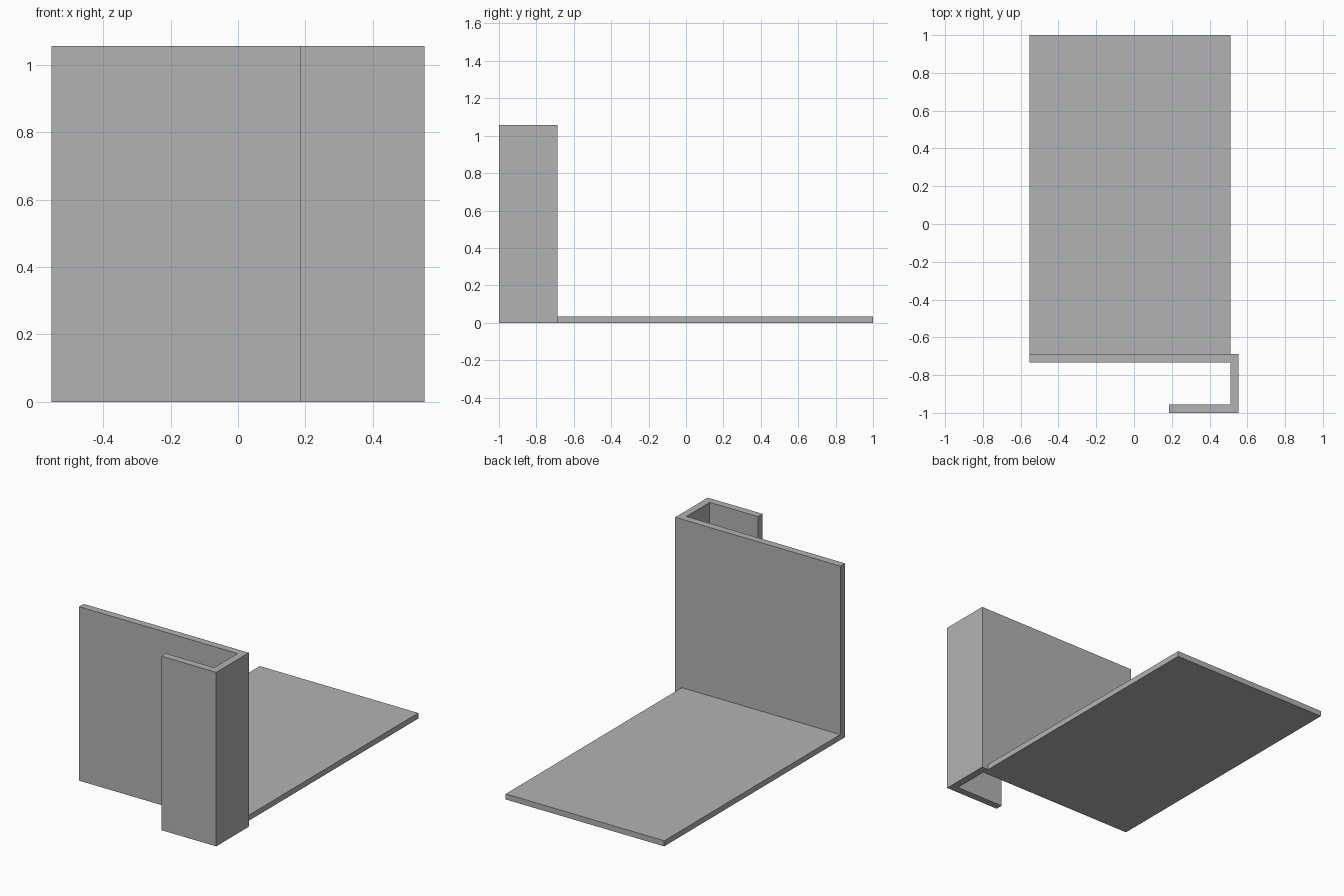
import bpy
import bmesh

cube = bpy.data.objects.get("Cube")
if cube:
    bpy.data.objects.remove(cube, do_unlink=True)

# Single grey material
grey = bpy.data.materials.new("plain grey")
grey.use_nodes = True
colour = (0.45, 0.45, 0.45, 1.0)
grey.diffuse_color = colour
grey.node_tree.nodes["Principled BSDF"].inputs["Base Color"].default_value = colour


def extrude_profile(name, outline, height):
    """Raise a flat outline from the ground to the given height."""
    bm = bmesh.new()
    base = bm.faces.new([bm.verts.new((x, y, 0)) for x, y in outline])
    raised = bmesh.ops.extrude_face_region(bm, geom=[base])["geom"]
    top = [v for v in raised if isinstance(v, bmesh.types.BMVert)]
    bmesh.ops.translate(bm, verts=top, vec=(0, 0, height))
    bmesh.ops.recalc_face_normals(bm, faces=bm.faces[:])
    mesh = bpy.data.meshes.new(name)
    bm.to_mesh(mesh)
    bm.free()
    mesh.materials.append(grey)
    obj = bpy.data.objects.new(name, mesh)
    bpy.context.collection.objects.link(obj)
    return obj


side = 0.554        # half width
wall = 0.044        # sheet thickness
back = -0.688       # rear face of the upright
front = -1.0        # front face of the hooked lip
lip_end = 0.185
inner = side - wall

# Upright wall folded round into a hooked lip
extrude_profile("hooked_upright", [
    (-side, back), (-side, back - wall), (inner, back - wall),
    (inner, front + wall), (lip_end, front + wall), (lip_end, front),
    (side, front), (side, back)], 1.056)

# Flat base plate behind the upright
extrude_profile("base_plate", [
    (-side, back), (inner, back), (inner, 1), (-side, 1)], 0.034)
